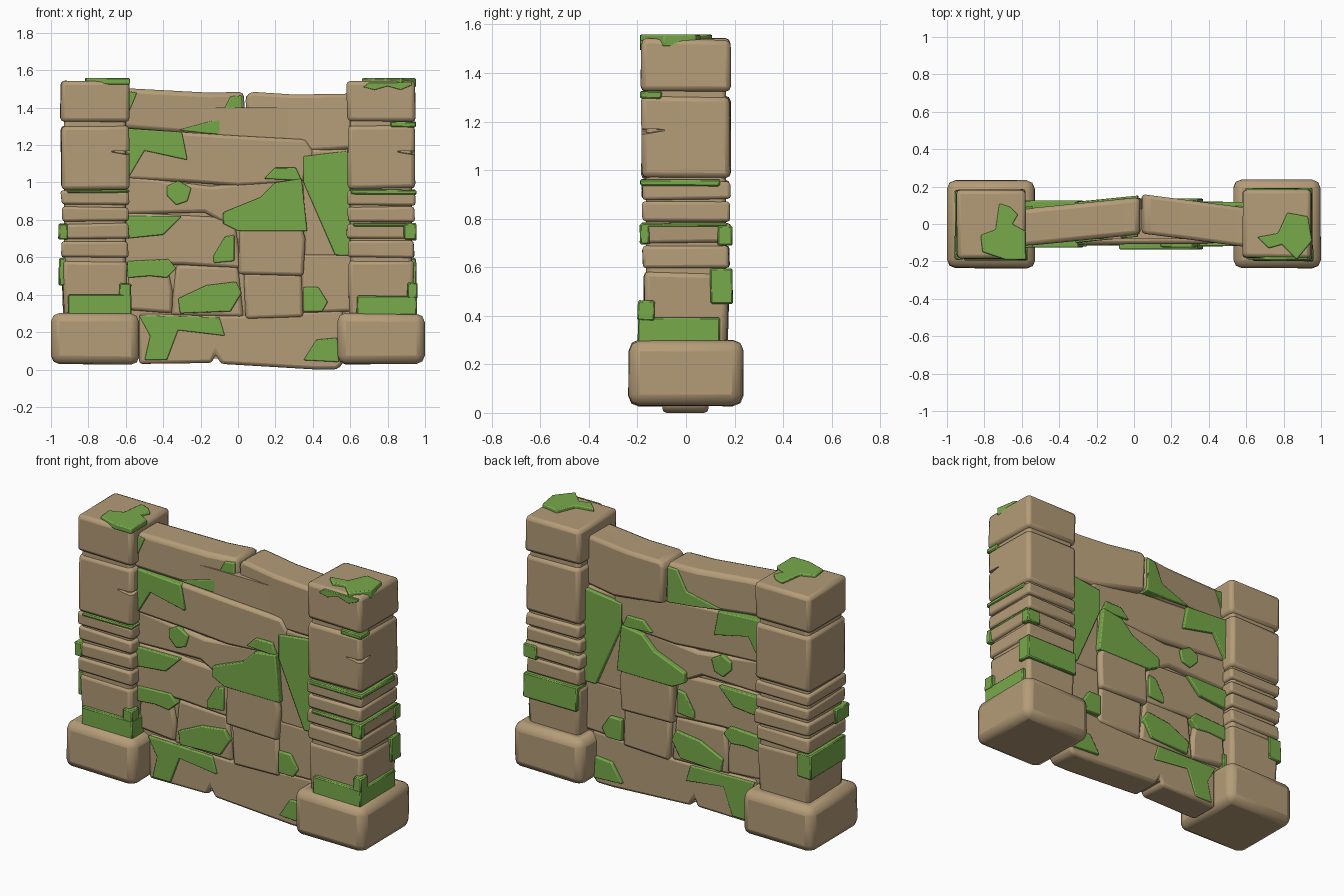
import bpy, bmesh, random
from mathutils import Vector

random.seed(4)


def material(name, col):
    m = bpy.data.materials.new(name)
    m.diffuse_color = (*col, 1)
    return m


STONE = material("tan stone", (0.456, 0.332, 0.188))
MOSS = material("moss green", (0.185, 0.40, 0.068))


def finish(bm, name, mat, bevel, segments=2):
    bmesh.ops.recalc_face_normals(bm, faces=bm.faces)
    me = bpy.data.meshes.new(name)
    bm.to_mesh(me)
    bm.free()
    ob = bpy.data.objects.new(name, me)
    bpy.context.collection.objects.link(ob)
    me.materials.append(mat)
    if bevel:
        b = ob.modifiers.new("bevel", "BEVEL")
        b.width, b.segments, b.limit_method = bevel, segments, 'ANGLE'
        b.angle_limit = 0.6
    return ob


def prism(name, pts, lo, hi, mat, bevel, axis='Y', base=0.0, slope=0.0):
    """Extrude an outline along y (points are x,z) or along z (points are x,y)."""
    bm = bmesh.new()
    rings = []
    for d in (lo, hi):
        if axis == 'Y':
            rings.append([bm.verts.new((x, d + base + slope * x, z)) for x, z in pts])
        else:
            rings.append([bm.verts.new((x, y, d)) for x, y in pts])
    n = len(pts)
    bm.faces.new(rings[0])
    bm.faces.new(rings[1])
    for i in range(n):
        j = (i + 1) % n
        bm.faces.new((rings[0][i], rings[0][j], rings[1][j], rings[1][i]))
    return finish(bm, name, mat, bevel)


def block(name, x0, x1, y0, y1, z0, z1, mat, bevel, jitter=0.0, segments=2):
    bm = bmesh.new()
    bmesh.ops.create_cube(bm, size=1)
    for v in bm.verts:
        v.co = Vector((x1 if v.co.x > 0 else x0, y1 if v.co.y > 0 else y0, z1 if v.co.z > 0 else z0))
        v.co += Vector([random.uniform(-jitter, jitter) for _ in range(3)])
    return finish(bm, name, mat, bevel, segments)


# wall stones: half depth, outline; every stone goes right through the wall
lower_stones = [
    (0.095, [(-.53, .03), (-.53, .30), (0, .29), (.56, .32), (.56, .03), (.53, 0), (.42, 0),
             (-.09, .03), (-.12, .08), (-.14, .035)]),
    (0.105, [(-.60, .32), (-.58, .54), (-.37, .52), (-.35, .42), (-.35, .30)]),
    (0.098, [(-.36, .29), (-.33, .56), (0, .55), (.03, .28)]),
    (0.108, [(.04, .27), (.03, .52), (.34, .51), (.35, .28)]),
    (0.100, [(.34, .30), (.34, .62), (.61, .62), (.61, .31)]),
    (0.128, [(.0, .51), (.01, .79), (.33, .80), (.36, .70), (.35, .50)]),
]
upper_stones = [
    (0.102, [(-.61, .56), (-.60, .84), (-.02, .81), (.02, .54), (-.3, .56)]),
    (0.105, [(-.61, .83), (-.61, 1.04), (-.15, .98), (.35, 1.03), (.37, .73), (0, .74), (-.18, .84)]),
    (0.108, [(-.61, 1.02), (-.61, 1.29), (0, 1.25), (.36, 1.23), (.41, 1.16), (.35, 1.0), (0, .98), (-.25, 1.0)]),
    (0.100, [(.35, .60), (.34, 1.18), (.61, 1.18), (.61, .60)]),
]
for i, (d, pts) in enumerate(lower_stones + upper_stones):
    prism(f"wall_stone_{i}", pts, -d, d, STONE, 0.018, slope=random.uniform(-.01, .01))
block("wall_core", -.6, .6, -.08, .08, .06, 1.4, STONE, 0)

# slanted coping stones
LEFT, RIGHT = (0.04, 0.10), (0.06, -0.13)
prism("coping_left", [(-.62, 1.29), (-.62, 1.505), (-.15, 1.48), (.03, 1.485), (.045, 1.26), (-.15, 1.25)],
      -.1, .1, STONE, .025, base=LEFT[0], slope=LEFT[1])
prism("coping_right", [(.05, 1.23), (.04, 1.46), (.07, 1.485), (.3, 1.47), (.61, 1.475), (.61, 1.18), (.4, 1.165)],
      -.105, .105, STONE, .025, base=RIGHT[0], slope=RIGHT[1])

# moss patches through the wall
lower_moss = [
    (.105, [(-.53, .29), (-.10, .28), (-.07, .18), (-.32, .21), (-.38, .05), (-.50, .05), (-.47, .18)]),
    (.112, [(.35, .05), (.42, .16), (.53, .17), (.54, .04)]),
    (.115, [(-.32, .38), (-.17, .45), (-.01, .47), (.02, .41), (-.04, .31), (-.31, .30)]),
    (.120, [(.35, .44), (.43, .44), (.48, .36), (.45, .31), (.35, .31)]),
    (.118, [(-.59, .58), (-.37, .59), (-.33, .54), (-.38, .49), (-.47, .50), (-.59, .49)]),
    (.115, [(-.13, .61), (-.07, .71), (-.02, .72), (-.02, .58), (-.13, .57)]),
]
upper_moss = [
    (.122, [(-.60, .82), (-.30, .82), (-.40, .72), (-.60, .70)]),
    (.135, [(-.08, .84), (.12, .92), (.20, 1.0), (.34, 1.02), (.37, .74), (0, .74), (-.08, .78)]),
    (.125, [(.14, 1.02), (.20, 1.08), (.31, 1.08), (.34, 1.01)]),
    (.118, [(.35, 1.14), (.60, 1.17), (.60, .61), (.52, .61), (.35, 1.0)]),
    (.120, [(-.38, .98), (-.32, 1.01), (-.25, .97), (-.27, .90), (-.33, .88), (-.38, .93)]),
    (.125, [(-.60, 1.29), (-.30, 1.27), (-.27, 1.12), (-.50, 1.17), (-.60, 1.0)]),
]
for i, (d, pts) in enumerate(lower_moss + upper_moss):
    prism(f"wall_moss_{i}", pts, -d, d, MOSS, 0.006)
prism("coping_moss", [(-.32, 1.28), (-.10, 1.34), (-.04, 1.46), (.02, 1.465), (.025, 1.25), (-.15, 1.26)],
      -.11, .11, MOSS, .006, base=LEFT[0], slope=LEFT[1])
prism("coping_moss_sliver", [(-.6, 1.49), (-.54, 1.48), (-.59, 1.36)],
      -.11, .11, MOSS, .004, base=LEFT[0], slope=LEFT[1])

# pillars: half width and height range of each course
courses = [(.177, .27, .58), (.176, .60, .685), (.182, .70, .78), (.178, .79, .868),
           (.181, .88, .955), (.182, .965, 1.305), (.183, 1.325, 1.54)]
for side, c in (("left", -.765), ("right", .765)):
    block(f"{side}_pillar_base", c - .235, c + .235, -.235, .235, .028, .30, STONE, .045, .004)
    block(f"{side}_pillar_core", c - .165, c + .165, -.165, .165, .2, 1.5, STONE, .02)
    for k, (h, z0, z1) in enumerate(courses):
        ob = block(f"{side}_pillar_course_{k}", c - h, c + h, -h, h, z0, z1, STONE,
                   .014 if z1 - z0 < .1 else .022, .005)
        if k == 0:  # slightly pinched waist on the lowest shaft course
            for v in ob.data.vertices:
                if v.co.z < .4:
                    v.co.x = c + (v.co.x - c) * .95
                    v.co.y *= .95
        if k == 5:  # crack at the front corner
            cut = prism(f"{side}_crack_cutter", [(c + .2, -.2), (c + .2, -.07), (c + .07, -.2)],
                        1.14, 1.17, STONE, 0, axis='Z')
            for v in cut.data.vertices:
                if v.co.x < c + .1 or v.co.y > -.1:
                    v.co.z = 1.165 + (v.co.z - 1.155) * .2
            cut.hide_render = True
            cut.hide_set(True)
            m = ob.modifiers.new("crack", "BOOLEAN")
            m.object, m.operation = cut, 'DIFFERENCE'

# moss on the pillars: pillar centre, then local box x0 x1 y0 y1 z0 z1
pillar_moss = [
    (-.765, -.145, .195, -.195, .12, .29, .40), (-.765, .13, .193, -.193, -.12, .38, .46),
    (-.765, -.192, -.1, -.16, .18, .45, .595), (-.765, -.195, -.145, -.19, -.06, .695, .78),
    (-.765, -.15, .186, -.187, .1, .945, .962),
    (.765, -.13, .19, -.197, .14, .29, .395), (.765, .14, .194, -.2, -.13, .38, .465),
    (.765, -.17, .188, .1, .192, .45, .595), (.765, .12, .188, -.19, -.15, .695, .78),
    (.765, .1, .19, .13, .192, .69, .77), (.765, -.15, .187, -.187, .17, .765, .783),
    (.765, -.16, .188, -.187, .14, .935, .962), (.765, .05, .188, -.19, -.1, 1.295, 1.325),
]
for i, (c, x0, x1, y0, y1, z0, z1) in enumerate(pillar_moss):
    block(f"pillar_moss_{i}", c + x0, c + x1, y0, y1, z0, z1, MOSS, .006, .002, 1)

# moss caps lying on the pillar tops
prism("left_moss_cap", [(-.82, -.06), (-.74, -.03), (-.72, .11), (-.66, .09), (-.62, .05), (-.65, 0),
                        (-.578, -.04), (-.578, -.19), (-.69, -.19), (-.81, -.15)],
      1.525, 1.558, MOSS, .006, axis='Z')
prism("right_moss_cap", [(.66, -.07), (.77, -.05), (.82, .06), (.93, .04), (.952, -.09), (.87, -.19),
                         (.79, -.11), (.72, -.13)],
      1.51, 1.558, MOSS, .006, axis='Z')
prism("right_moss_drip", [(.67, 1.51), (.70, 1.535), (.93, 1.535), (.93, 1.52), (.87, 1.495), (.80, 1.515), (.73, 1.495)],
      -.19, -.17, MOSS, .003)

# smooth the worn edges
bpy.ops.object.select_all(action='DESELECT')
for ob in bpy.context.scene.objects:
    if not ob.hide_render:
        ob.select_set(True)
        bpy.context.view_layer.objects.active = ob
bpy.ops.object.shade_smooth_by_angle(angle=0.6)
